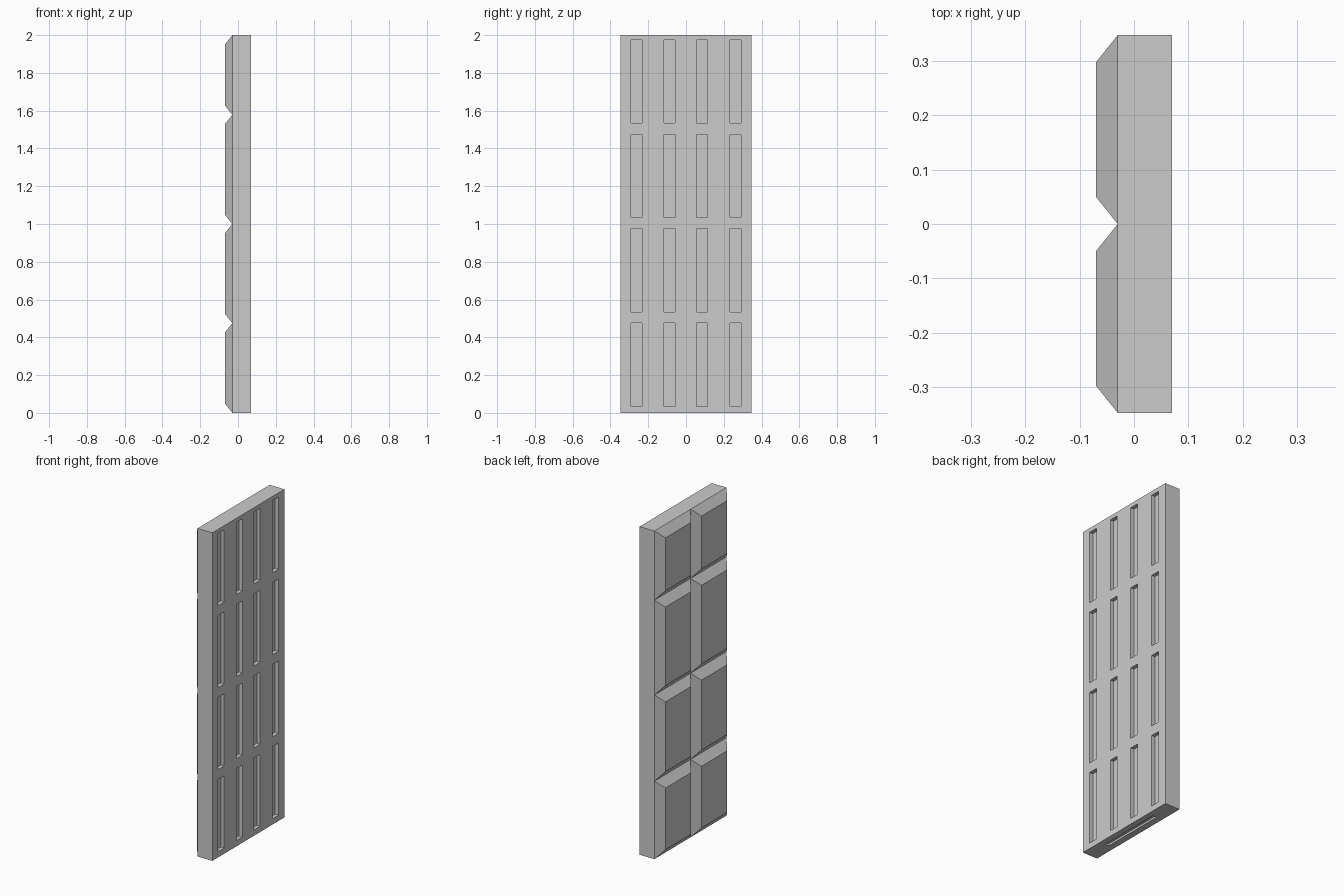
import bpy, bmesh

if "Cube" in bpy.data.objects:
    bpy.data.objects.remove(bpy.data.objects["Cube"])

HALF_W = 0.347            # half width of the panel
BACK, FRONT = -0.03, 0.07 # slab faces along x
PAD_X = -0.07             # outer face of the bevelled pads


def add_hull(bm, x0, rect0, x1, rect1):
    """Six-sided block between two y/z rectangles (y0, y1, z0, z1) at x0 and x1."""
    rings = []
    for x, (ya, yb, za, zb) in ((x0, rect0), (x1, rect1)):
        rings.append([bm.verts.new((x, y, z))
                      for y, z in ((ya, za), (yb, za), (yb, zb), (ya, zb))])
    a, b = rings
    bm.faces.new(a[::-1])
    bm.faces.new(b)
    for i in range(4):
        j = (i + 1) % 4
        bm.faces.new((a[i], a[j], b[j], b[i]))


def finish(bm, name):
    bmesh.ops.recalc_face_normals(bm, faces=bm.faces[:])
    mesh = bpy.data.meshes.new(name)
    bm.to_mesh(mesh)
    bm.free()
    ob = bpy.data.objects.new(name, mesh)
    bpy.context.collection.objects.link(ob)
    return ob


# main slab
bm = bmesh.new()
rect = (-HALF_W, HALF_W, 0, 2)
add_hull(bm, BACK, rect, FRONT, rect)
slab = finish(bm, "panel_slab")

# slot cutters: 4 x 4 shallow grooves, plus a shallow recess underneath
bm = bmesh.new()
for y in (-0.262, -0.087, 0.085, 0.261):
    for row in range(4):
        z = 0.035 + 0.5 * row
        rect = (y - 0.029, y + 0.029, z, z + 0.44)
        add_hull(bm, FRONT - 0.023, rect, FRONT + 0.05, rect)
rect = (-0.2, 0.2, -0.05, 0.012)
add_hull(bm, 0.01, rect, 0.035, rect)
cutter = finish(bm, "slot_cutter")
cutter.hide_render = True

# cut the slots, then drop the helper
mod = slab.modifiers.new("slots", 'BOOLEAN')
mod.operation = 'DIFFERENCE'
mod.solver = 'EXACT'
mod.object = cutter
bpy.context.view_layer.objects.active = slab
slab.select_set(True)
bpy.ops.object.modifier_apply(modifier=mod.name)
bpy.data.objects.remove(cutter)

# bevelled pads: two columns, four uneven rows
rows = (0.0, 0.475, 1.0, 1.578, 2.0)
inset = 0.05
for side, ya, yb in (("left", -HALF_W, 0.0), ("right", 0.0, HALF_W)):
    bm = bmesh.new()
    for z0, z1 in zip(rows, rows[1:]):
        add_hull(bm, BACK, (ya, yb, z0, z1),
                 PAD_X, (ya + inset, yb - inset, z0 + inset, z1 - inset))
    finish(bm, side + "_pads")
